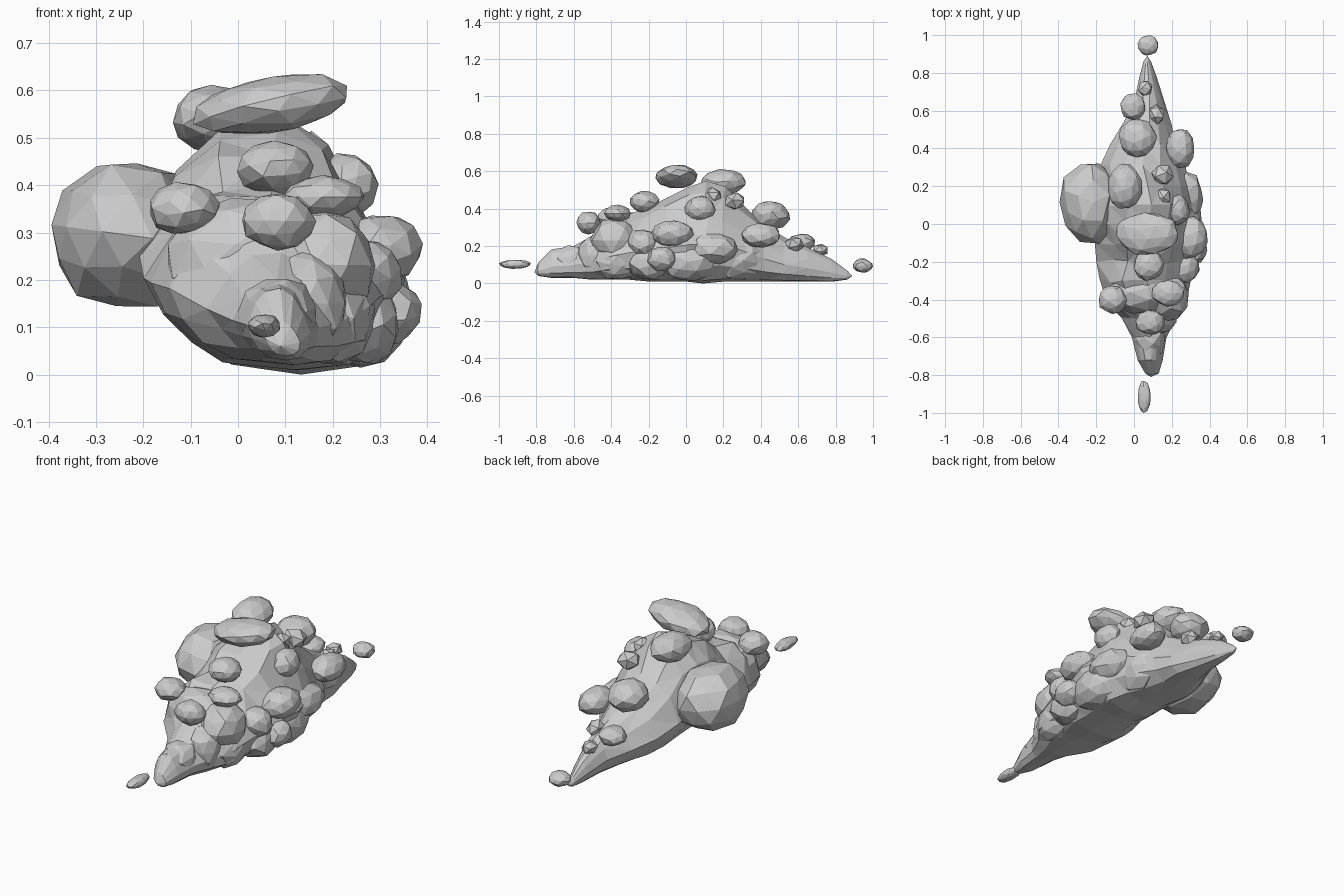
import bpy
import bmesh
import math
import random
from mathutils import Vector, Matrix, noise

random.seed(7)

cube = bpy.data.objects.get("Cube")
if cube:
    bpy.data.objects.remove(cube, do_unlink=True)

stone = bpy.data.materials.new("stone_grey")
stone.use_nodes = True
stone.diffuse_color = (0.6, 0.6, 0.6, 1)
stone.node_tree.nodes["Principled BSDF"].inputs["Base Color"].default_value = stone.diffuse_color


def finish(name, mesh_data):
    """Turn a bmesh into a flat-shaded stone object."""
    bmesh.ops.recalc_face_normals(mesh_data, faces=mesh_data.faces)
    mesh = bpy.data.meshes.new(name)
    mesh_data.to_mesh(mesh)
    mesh_data.free()
    mesh.materials.append(stone)
    obj = bpy.data.objects.new(name, mesh)
    bpy.context.collection.objects.link(obj)
    return obj


def boulder(name, centre, radii, tilt=0, detail=2):
    """Faceted ellipsoid with slightly uneven facets; tilt leans it in x-z."""
    bm = bmesh.new()
    bmesh.ops.create_icosphere(bm, subdivisions=detail, radius=1)
    spin = Matrix.Rotation(random.uniform(0, math.tau), 3, "Z") @ Matrix.Rotation(random.uniform(0, math.tau), 3, "X")
    lean = Matrix.Rotation(math.radians(-tilt), 3, "Y")
    for vert in bm.verts:
        p = spin @ vert.co * random.uniform(0.95, 1.07)
        p = Vector(a * b for a, b in zip(p, radii))
        vert.co = lean @ p + Vector(centre)
    return finish(name, bm)


# Main hull: one lopsided cross-section swept from nose to tail
section = [(0.25, 0), (0.62, 0.03), (0.92, 0.17), (1, 0.4), (0.78, 0.65), (0.45, 0.89),
           (0.05, 1), (-0.4, 0.96), (-0.72, 0.8), (-1, 0.5), (-0.83, 0.31), (-0.6, 0.15), (-0.3, 0.04)]
# y, left edge, right edge, bottom, top
stations = [(-0.79, 0.06, 0.13, 0.04, 0.11), (-0.72, 0.02, 0.15, 0.03, 0.18),
            (-0.6, -0.01, 0.17, 0.03, 0.2),
            (-0.5, -0.06, 0.23, 0.02, 0.26), (-0.42, -0.15, 0.28, 0.02, 0.34),
            (-0.3, -0.19, 0.3, 0.02, 0.38), (-0.2, -0.2, 0.32, 0.01, 0.4),
            (-0.1, -0.2, 0.34, 0.01, 0.47), (0, -0.2, 0.34, 0.01, 0.52),
            (0.1, -0.19, 0.33, 0, 0.54), (0.2, -0.19, 0.3, 0.01, 0.51),
            (0.32, -0.18, 0.26, 0.01, 0.41), (0.42, -0.13, 0.23, 0.01, 0.31),
            (0.53, -0.06, 0.2, 0.01, 0.24), (0.65, 0, 0.16, 0.01, 0.19),
            (0.78, 0.03, 0.12, 0.01, 0.13), (0.86, 0.05, 0.09, 0.02, 0.07)]

bm = bmesh.new()
rings = []
for y, left, right, bottom, top in stations:
    ring = []
    for u, v in section:
        p = Vector(((left + right) / 2 + u * (right - left) / 2, y, bottom + v * (top - bottom)))
        wobble = noise.noise_vector(p * 9) * 0.07 * (right - left) ** 1.3
        wobble.z *= v
        ring.append(bm.verts.new(p + wobble))
    rings.append(ring)
count = len(section)
for near, far in zip(rings, rings[1:]):
    for i in range(count):
        j = (i + 1) % count
        bm.faces.new((near[i], near[j], far[j], far[i]))
for ring, tip in ((rings[0], (0.09, -0.81, 0.06)), (rings[-1], (0.07, 0.89, 0.04))):
    point = bm.verts.new(tip)
    for i in range(count):
        bm.faces.new((ring[i], ring[(i + 1) % count], point))
bmesh.ops.triangulate(bm, faces=bm.faces)
finish("hull_rock", bm)

# Crown boulders
boulder("crown_front_slab", (0.07, -0.05, 0.57), (0.172, 0.115, 0.06), tilt=9)
boulder("crown_back_slab", (-0.05, 0.2, 0.54), (0.09, 0.122, 0.07))
boulder("crown_front_boulder", (0.08, -0.22, 0.435), (0.08, 0.08, 0.06))
boulder("crown_left_boulder", (0.23, 0.075, 0.4), (0.065, 0.08, 0.068))
boulder("crown_chip_near", (0.15, 0.14, 0.47), (0.05, 0.055, 0.045), detail=1)
boulder("crown_chip_far", (0.15, 0.26, 0.44), (0.06, 0.06, 0.05), detail=1)

# Great boulder on the right flank
boulder("great_side_boulder", (-0.235, 0.115, 0.295), (0.163, 0.215, 0.157))

# Left flank boulders
boulder("flank_upper_boulder", (0.295, -0.07, 0.265), (0.097, 0.112, 0.073))
boulder("flank_low_boulder", (0.32, -0.13, 0.13), (0.07, 0.08, 0.065))
boulder("flank_mid_boulder", (0.26, -0.23, 0.215), (0.09, 0.083, 0.075))
boulder("flank_rear_boulder", (0.265, 0.14, 0.185), (0.1, 0.145, 0.088))

# Broad swellings that merge into the left flank
boulder("flank_bulge_front", (0.18, -0.38, 0.23), (0.11, 0.13, 0.12))
boulder("flank_bulge_low", (0.2, -0.36, 0.12), (0.09, 0.13, 0.1))
boulder("flank_bulge_middle", (0.26, -0.2, 0.11), (0.085, 0.11, 0.09))
boulder("flank_bulge_centre", (0.26, 0.02, 0.12), (0.1, 0.15, 0.11))
boulder("flank_bulge_tail", (0.18, 0.27, 0.14), (0.1, 0.15, 0.12))
boulder("nose_bulge_side", (0.15, -0.48, 0.15), (0.08, 0.1, 0.11))
boulder("nose_bulge_tip", (0.085, -0.59, 0.12), (0.085, 0.13, 0.085))

# Nose boulders
boulder("nose_top_boulder", (0.085, -0.52, 0.325), (0.077, 0.067, 0.06))
boulder("nose_right_boulder", (-0.115, -0.4, 0.35), (0.075, 0.075, 0.055))
boulder("nose_left_boulder", (0.18, -0.365, 0.375), (0.085, 0.07, 0.045))
boulder("nose_swelling", (0.03, -0.36, 0.24), (0.19, 0.12, 0.14))

# Tail boulders
boulder("tail_top_boulder", (0.02, 0.455, 0.365), (0.1, 0.1, 0.077))
boulder("tail_left_boulder", (0.245, 0.4, 0.255), (0.077, 0.108, 0.067))
boulder("tail_right_boulder", (-0.005, 0.62, 0.22), (0.067, 0.07, 0.045))
boulder("tail_chip_near", (0.12, 0.58, 0.21), (0.045, 0.055, 0.045), detail=1)
boulder("tail_chip_far", (0.06, 0.72, 0.18), (0.04, 0.045, 0.035), detail=1)

# Loose fragments beyond both ends
boulder("loose_front_fragment", (0.055, -0.913, 0.103), (0.035, 0.085, 0.025))
boulder("loose_back_fragment", (0.075, 0.945, 0.095), (0.056, 0.054, 0.037))
